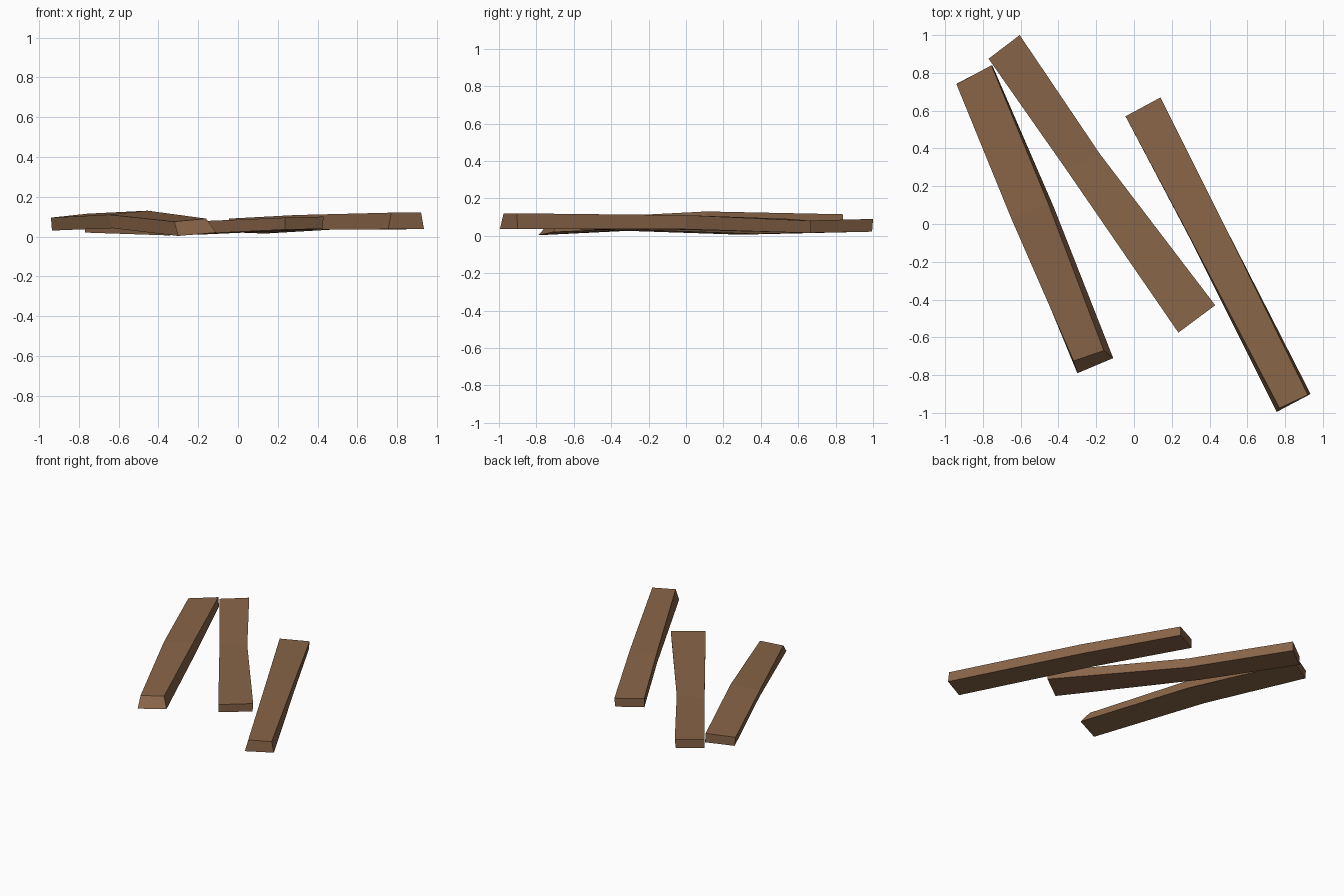
import bpy, bmesh

wood = bpy.data.materials.new("wood")
wood.diffuse_color = (0.25, 0.13, 0.065, 1)


def plank(name, sections):
    """Loft a bent board through sections: top left, top right, bottom right, bottom left."""
    bm = bmesh.new()
    rings = [[bm.verts.new(p) for p in s] for s in sections]
    for a, b in zip(rings, rings[1:]):
        for i in range(4):
            j = (i + 1) % 4
            bm.faces.new((a[i], a[j], b[j], b[i]))
    bm.faces.new(rings[0])
    bm.faces.new(rings[-1])
    bmesh.ops.recalc_face_normals(bm, faces=bm.faces)
    mesh = bpy.data.meshes.new(name)
    bm.to_mesh(mesh)
    bm.free()
    mesh.materials.append(wood)
    obj = bpy.data.objects.new(name, mesh)
    bpy.context.collection.objects.link(obj)


# Left board, arched in the middle and tipped down at the front
plank("left_plank", [
    [(-.94, .74, .095), (-.755, .84, .115), (-.75, .84, .045), (-.935, .745, .03)],
    [(-.65, .03, .11), (-.455, .11, .13), (-.425, .09, .055), (-.63, .01, .042)],
    [(-.32, -.725, .075), (-.16, -.67, .09), (-.11, -.71, .02), (-.30, -.79, .003)],
])

# Middle board, sagging in the middle
plank("middle_plank", [
    [(-.77, .875, .085), (-.605, 1.0, .09), (-.61, .995, .022), (-.77, .875, .02)],
    [(-.36, .29, .07), (-.18, .37, .075), (-.185, .36, .01), (-.36, .29, .006)],
    [(.235, -.575, .095), (.43, -.43, .10), (.425, -.43, .038), (.235, -.57, .035)],
])

# Right board, rising towards the front
plank("right_plank", [
    [(-.045, .57, .09), (.14, .67, .08), (.135, .665, .015), (-.045, .57, .022)],
    [(.29, -.06, .108), (.475, .0, .11), (.475, .0, .035), (.29, -.065, .033)],
    [(.77, -.975, .12), (.92, -.905, .12), (.935, -.90, .037), (.755, -.995, .037)],
])
